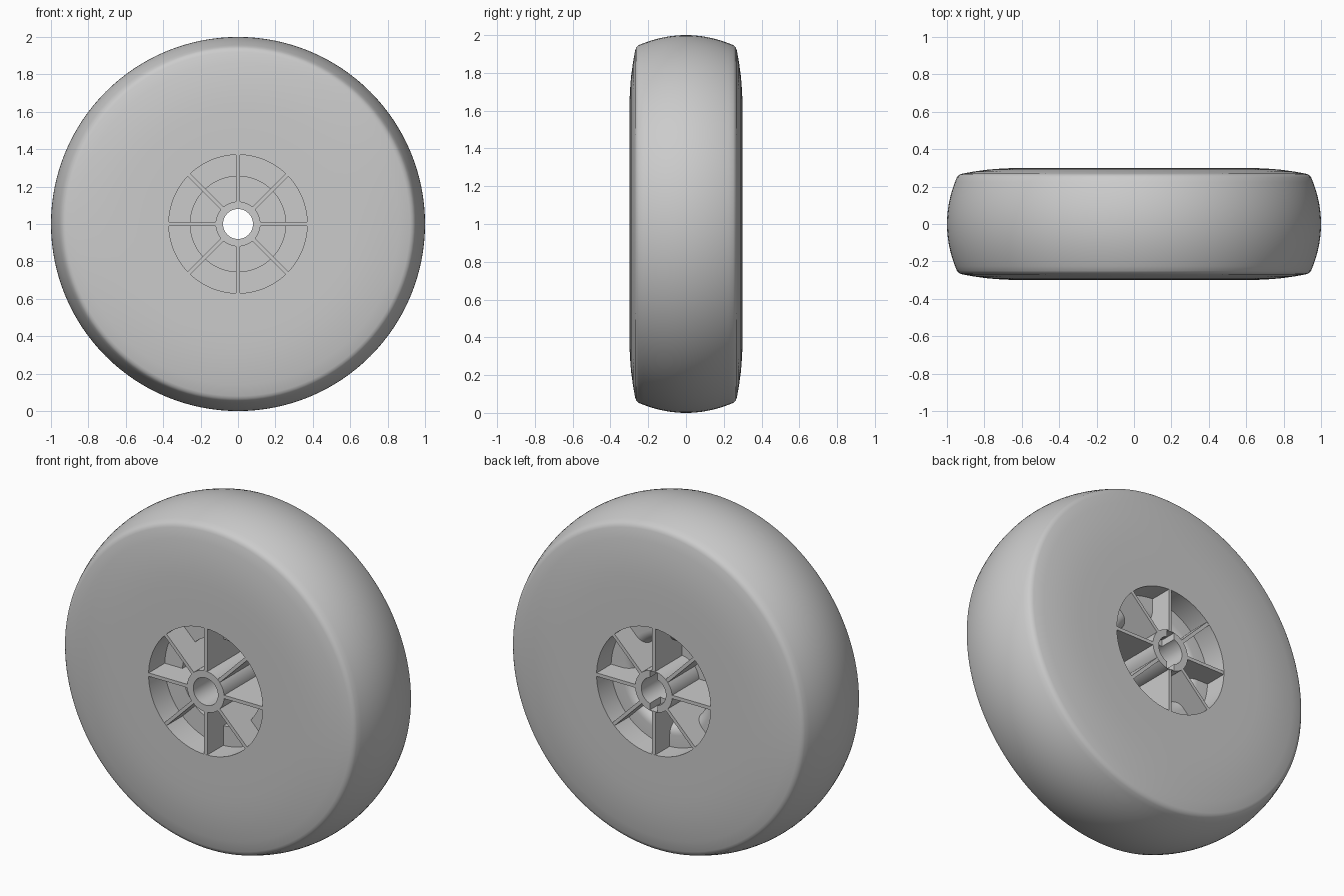
import bpy, bmesh, math
from mathutils import Matrix

old = bpy.data.objects.get("Cube")
if old:
    bpy.data.objects.remove(old)

CENTRE = Matrix.Translation((0, 0, 1))
HALF = 0.3       # half width of the wheel
HUB_R = 0.12     # hub tube, outside
BORE_R = 0.08    # axle hole
POCKET_R = 0.37  # edge of the spoked pockets

grey = bpy.data.materials.new("light_grey")
grey.use_nodes = True
COLOUR = (0.6, 0.6, 0.6, 1)
grey.diffuse_color = COLOUR
grey.node_tree.nodes["Principled BSDF"].inputs["Base Color"].default_value = COLOUR


def add_object(name, bm):
    bmesh.ops.recalc_face_normals(bm, faces=bm.faces)
    mesh = bpy.data.meshes.new(name)
    bm.to_mesh(mesh)
    bm.free()
    obj = bpy.data.objects.new(name, mesh)
    mesh.materials.append(grey)
    bpy.context.collection.objects.link(obj)
    return obj


def smooth(obj):
    bpy.ops.object.select_all(action='DESELECT')
    obj.select_set(True)
    bpy.context.view_layer.objects.active = obj
    bpy.ops.object.shade_smooth_by_angle(angle=math.radians(32))


def lathe(name, profile, steps=128):
    """Spin a closed (radius, y) loop around the axle."""
    bm = bmesh.new()
    rings = []
    for i in range(steps):
        a = 2 * math.pi * i / steps
        rings.append([bm.verts.new((r * math.cos(a), y, 1 + r * math.sin(a)))
                      for r, y in profile])
    n = len(profile)
    for i in range(steps):
        a, b = rings[i], rings[(i + 1) % steps]
        for j in range(n):
            k = (j + 1) % n
            bm.faces.new((a[j], a[k], b[k], b[j]))
    return add_object(name, bm)


def box(bm, size, offset, turn=0):
    place = (CENTRE @ Matrix.Rotation(turn, 4, 'Y')
             @ Matrix.Translation(offset) @ Matrix.Diagonal((*size, 1)))
    bmesh.ops.create_cube(bm, size=1, matrix=place)


# Tyre and rim: flat side wall, rounded shoulder, crowned tread
side = [(POCKET_R, 0.3), (0.5, 0.3), (0.62, 0.3), (0.7, 0.297), (0.78, 0.291),
        (0.86, 0.28), (0.92, 0.269), (0.933, 0.264), (0.941, 0.257)]
tread = []
for i in range(21):
    y = 0.25 - 0.5 * i / 20
    tread.append((1 - 0.053 * (y / 0.25) ** 2, y))
front_side = [(r, -y) for r, y in reversed(side)]

# Front pocket has a square shelf, back pocket a rounded one
front_pocket = [(POCKET_R, -0.15), (0.255, -0.15), (0.255, 0.01), (0.1, 0.01)]
back_pocket = [(0.1, 0.05), (0.235, 0.05)]
for i in range(9):
    a = math.pi / 2 * i / 8
    back_pocket.append((0.30 - 0.065 * math.cos(a), 0.1 + 0.065 * math.sin(a)))
back_pocket.append((POCKET_R, 0.165))
smooth(lathe("tyre_and_rim", side + tread + front_side + front_pocket + back_pocket))

# Hub tube with a cross slot in its back end
hub = lathe("hub", [(BORE_R, -HALF), (HUB_R, -HALF), (HUB_R, HALF), (BORE_R, HALF)], 64)
bm = bmesh.new()
box(bm, (0.05, 0.2, 0.23), (0, HALF, 0))
cutter = add_object("slot_cutter", bm)
cutter.hide_render = True
cut = hub.modifiers.new("slot", 'BOOLEAN')
cut.operation = 'DIFFERENCE'
cut.object = cutter
cut.solver = 'EXACT'
bpy.context.view_layer.objects.active = hub
bpy.ops.object.modifier_apply(modifier="slot")
bpy.data.objects.remove(cutter)
smooth(hub)

# Eight thin spokes, flush with the wheel faces
bm = bmesh.new()
inner, outer = HUB_R - 0.003, POCKET_R + 0.002
for i in range(8):
    box(bm, (outer - inner, 2 * HALF - 0.002, 0.02),
        ((inner + outer) / 2, 0, 0), math.pi / 4 * i)
add_object("spokes", bm)
